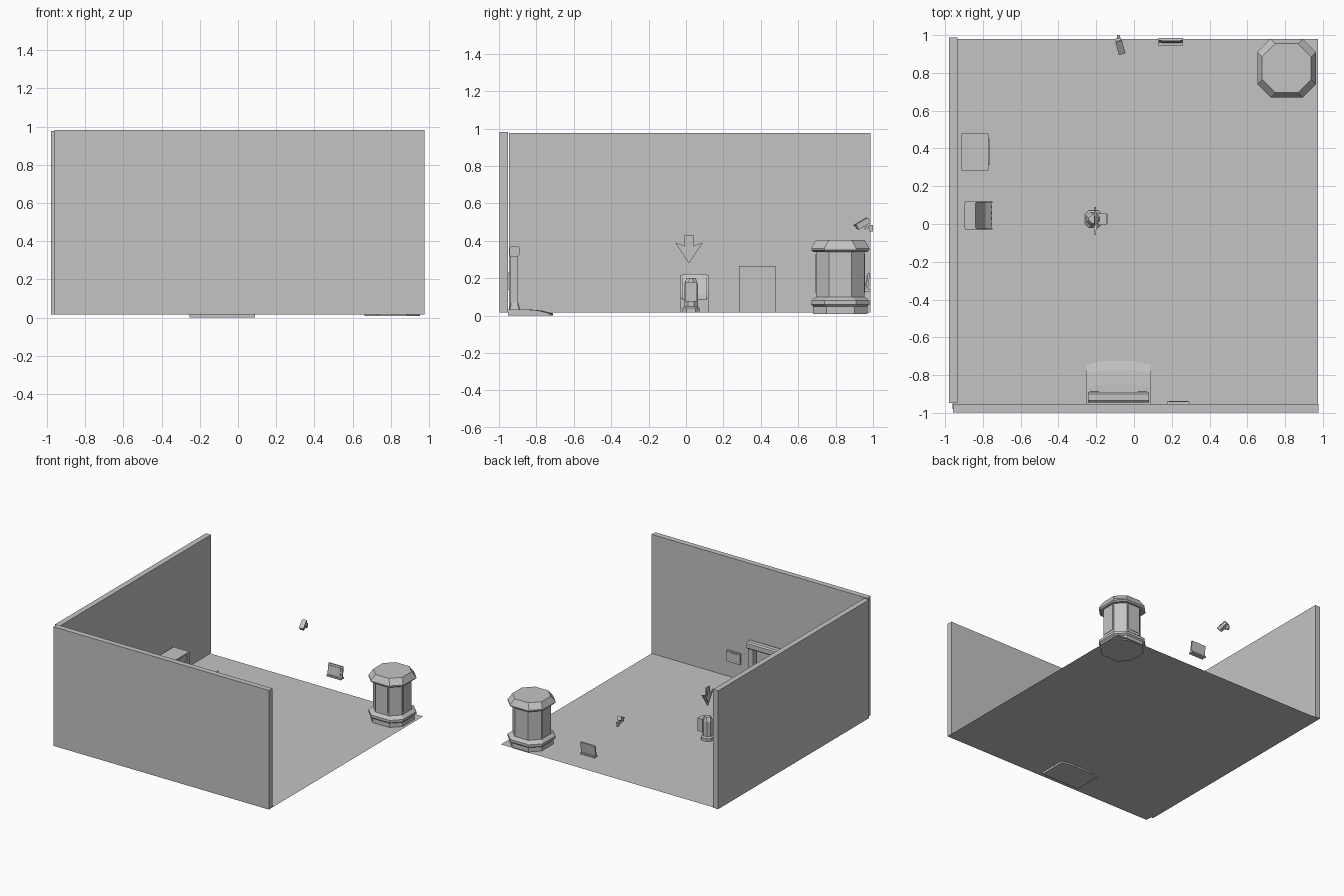
import bpy, bmesh, math
from mathutils import Matrix

cube = bpy.data.objects.get("Cube")
if cube:
    bpy.data.objects.remove(cube, do_unlink=True)

colour = (0.55, 0.55, 0.55, 1)
grey = bpy.data.materials.new("plain grey")
grey.use_nodes = True
grey.diffuse_color = colour
grey.node_tree.nodes["Principled BSDF"].inputs["Base Color"].default_value = colour

FLOOR = 0.016
EDGE = 0.98
THICK = 0.045


def finish(name, bm):
    bmesh.ops.recalc_face_normals(bm, faces=bm.faces)
    mesh = bpy.data.meshes.new(name)
    bm.to_mesh(mesh)
    bm.free()
    mesh.materials.append(grey)
    obj = bpy.data.objects.new(name, mesh)
    bpy.context.collection.objects.link(obj)
    return obj


def loft(name, rings):
    """Solid skinned through matching rings of points, capped at both ends."""
    bm = bmesh.new()
    loops = [[bm.verts.new(point) for point in ring] for ring in rings]
    for lower, upper in zip(loops, loops[1:]):
        for i in range(len(lower)):
            bm.faces.new((lower[i - 1], lower[i], upper[i], upper[i - 1]))
    bm.faces.new(loops[0])
    bm.faces.new(loops[-1])
    return finish(name, bm)


def box(name, x, y, z, width, depth, height):
    """Box given by the centre of its underside and its size."""
    left, right = x - width / 2, x + width / 2
    front, back = y - depth / 2, y + depth / 2
    return loft(name, [[(left, front, level), (right, front, level), (right, back, level), (left, back, level)]
                       for level in (z, z + height)])


def prism_x(name, outline, x, width):
    """Outline in y and z, extruded sideways about x."""
    return loft(name, [[(side, y, z) for y, z in outline] for side in (x - width / 2, x + width / 2)])


def prism_y(name, outline, y, depth):
    """Outline in x and z, extruded front to back about y."""
    return loft(name, [[(x, side, z) for x, z in outline] for side in (y - depth / 2, y + depth / 2)])


def octagon(x, y, z, half, cut):
    inner = half - cut
    quarter = [(half, -inner), (half, inner)]
    ring = []
    for turn in range(4):
        ring += quarter
        quarter = [(-b, a) for a, b in quarter]
    return [(x + a, y + b, z) for a, b in ring]


def knob(name, x, y, z, radius):
    angles = [math.tau * i / 12 for i in range(12)]
    prism_x(name, [(y + radius * math.cos(a), z + radius * math.sin(a)) for a in angles], x, radius)


def place(parts, location, turn, tilt):
    for part in parts:
        part.matrix_world = (Matrix.Translation(location) @ Matrix.Rotation(math.radians(turn), 4, "Z")
                             @ Matrix.Rotation(math.radians(tilt), 4, "X"))


# Room shell: thin floor sheet and two walls
bm = bmesh.new()
bmesh.ops.create_grid(bm, x_segments=1, y_segments=1, size=EDGE, matrix=Matrix.Translation((0, 0, FLOOR)))
for vert in bm.verts:
    vert.co.x = min(max(vert.co.x, -0.96), 0.975)
finish("floor", bm)
box("front_wall", 0.008, -0.975, FLOOR, 1.935, THICK, 0.966)
box("side_wall", -0.957, 0.02, FLOOR, THICK, 1.935, 0.96)

# Eight-sided booth: stepped base, shaft with panels, tapered cap
booth_x, booth_y, corner = 0.808, 0.825, 0.07
wide, narrow = 0.155, 0.13


def booth_part(name, steps):
    loft(name, [octagon(booth_x, booth_y, z, half, corner) for half, z in steps])


booth_part("booth_base", [(wide - 0.01, FLOOR / 2), (wide - 0.01, 0.05), (wide, 0.06), (wide, 0.08), (narrow, 0.1)])
booth_part("booth_shaft", [(narrow, 0.1), (narrow, 0.35)])
booth_part("booth_cap", [(wide - 0.01, 0.34), (wide, 0.35), (wide, 0.36), (narrow, 0.405)])
for side in range(4):
    panel = box("booth_panel", 0, narrow, 0.12, 0.1, 0.006, 0.21)
    place([panel], (booth_x, booth_y, 0), side * 90, 0)

# Security camera on a bent bracket, tilted down into the room
camera_parts = [
    box("camera_body", 0, 0, -FLOOR, 0.03, 0.075, 0.03),
    box("camera_hood", 0, -0.005, 0.012, 0.036, 0.08, 0.005),
    box("camera_lens", 0, -0.04, -0.01, FLOOR, 0.005, FLOOR),
]
place(camera_parts, (-0.075, 0.945, 0.492), 15, 30)
prism_x("camera_bracket", [(0.945, 0.485), (0.955, 0.46), (EDGE, 0.47), (EDGE, 0.48), (0.96, 0.475)], -0.082, 0.01)
box("camera_mount", -0.082, 0.99, 0.45, FLOOR, 0.02, 0.035)

# Leaning display at the back, on a lip
display_x, display_y = 0.195, 0.966
place([box("display_screen", 0, 0, 0, 0.13, 0.012, 0.09), box("display_glass", 0, -0.008, 0.015, 0.1, 0.005, 0.06)],
      (display_x, display_y, 0.14), 0, -8)
box("display_lip", display_x, display_y, 0.13, 0.13, 0.04, 0.012)

# Flat display on the front wall
box("wall_display", 0.235, -0.947, 0.14, 0.12, 0.014, 0.09)
box("wall_display_glass", 0.235, -0.939, 0.15, 0.1, 0.005, 0.07)

# Gate on a bowed ramp
gate_x, gate_y = -0.082, -0.917
half = 0.172


def ramp(front, z):
    side = front - 0.018
    right = [(half, -0.952), (half, side), (half / 2, front)]
    left = [(-x, y) for x, y in reversed(right)]
    return [(gate_x + x, y, z) for x, y in right + left]


loft("gate_platform", [ramp(-0.71, 0), ramp(-0.71, 0.012), ramp(-0.775, 0.028), ramp(-0.85, 0.034)])
for side in (-1, 1):
    post_x = gate_x + side * (half - THICK)
    box("gate_post", post_x, gate_y, 0.03, 0.04, 0.04, 0.3)
    loft("gate_foot", [octagon(post_x, gate_y, z, size, 0.005) for size, z in ((0.03, 0.03), (0.02, 0.07))])
header = octagon(gate_y, 0.344, gate_x, 0.028, 0.01)
prism_x("gate_header", [(y, z) for y, z, _ in header], gate_x, 2 * half - 0.02)

# Large cabinet with framed screen, knobs and button grid
cabinet_x, cabinet_y, cabinet_front = -0.843, 0.382, -0.772
box("cabinet_body", cabinet_x, cabinet_y, FLOOR, 0.143, 0.195, 0.25)
for z in (0.2, 0.25):
    box("cabinet_screen_rail", cabinet_front, cabinet_y, z, 0.012, 0.14, 0.006)
for side in (-1, 1):
    box("cabinet_screen_stile", cabinet_front, cabinet_y + side * 0.067, 0.2, 0.012, 0.006, 0.05)
for y in (0.325, 0.375):
    knob("cabinet_knob", cabinet_front, y, 0.167, 0.013)
for row in range(4):
    for column in range(2):
        knob("cabinet_button", cabinet_front, 0.43 + column / 40, 0.07 + row / 40, 0.005)

# Console with sloped screen, side cheeks and a key shelf
console_y, console_front = 0.045, -0.755
slope = [(console_front, 0.085), (-0.785, 0.11), (-0.825, 0.19), (-0.84, 0.222), (-0.9, 0.222)]
prism_y("console_body", [(-0.9, FLOOR), (console_front, FLOOR)] + slope, console_y, 0.13)
for side in (-1, 1):
    cheek = [(x + 0.005, z - 0.005 if z > 0.2 else z + 0.01) for x, z in slope]
    prism_y("console_cheek", [(-0.895, FLOOR), (-0.75, FLOOR)] + cheek, console_y + side * 0.07, 0.01)
for i in range(4):
    knob("console_key", console_front, i * 0.03, 0.07, 0.006)

# Small terminal with a floating arrow marker above it
terminal_y = 0.027
loft("terminal_body", [octagon(-0.215, terminal_y, z, size, 0.02) for size, z in
                       ((THICK, FLOOR), (THICK, 0.04), (0.036, 0.05), (0.036, 0.17), (0.025, 0.2))])
box("terminal_head", -0.167, terminal_y, 0.075, THICK, 0.065, 0.105)
box("terminal_screen", -0.144, terminal_y, 0.095, 0.005, 0.05, 0.075)
arrow = [(0, -0.075), (0.073, 0.035), (0.024, 0.018), (0.024, 0.075)]
arrow += [(-y, z) for y, z in arrow[:0:-1]]
for name, scale, width in (("marker_arrow", 1, 0.008), ("marker_core", 0.65, FLOOR)):
    prism_x(name, [(FLOOR + scale * y, 0.355 + scale * z) for y, z in arrow], -0.205, width)
